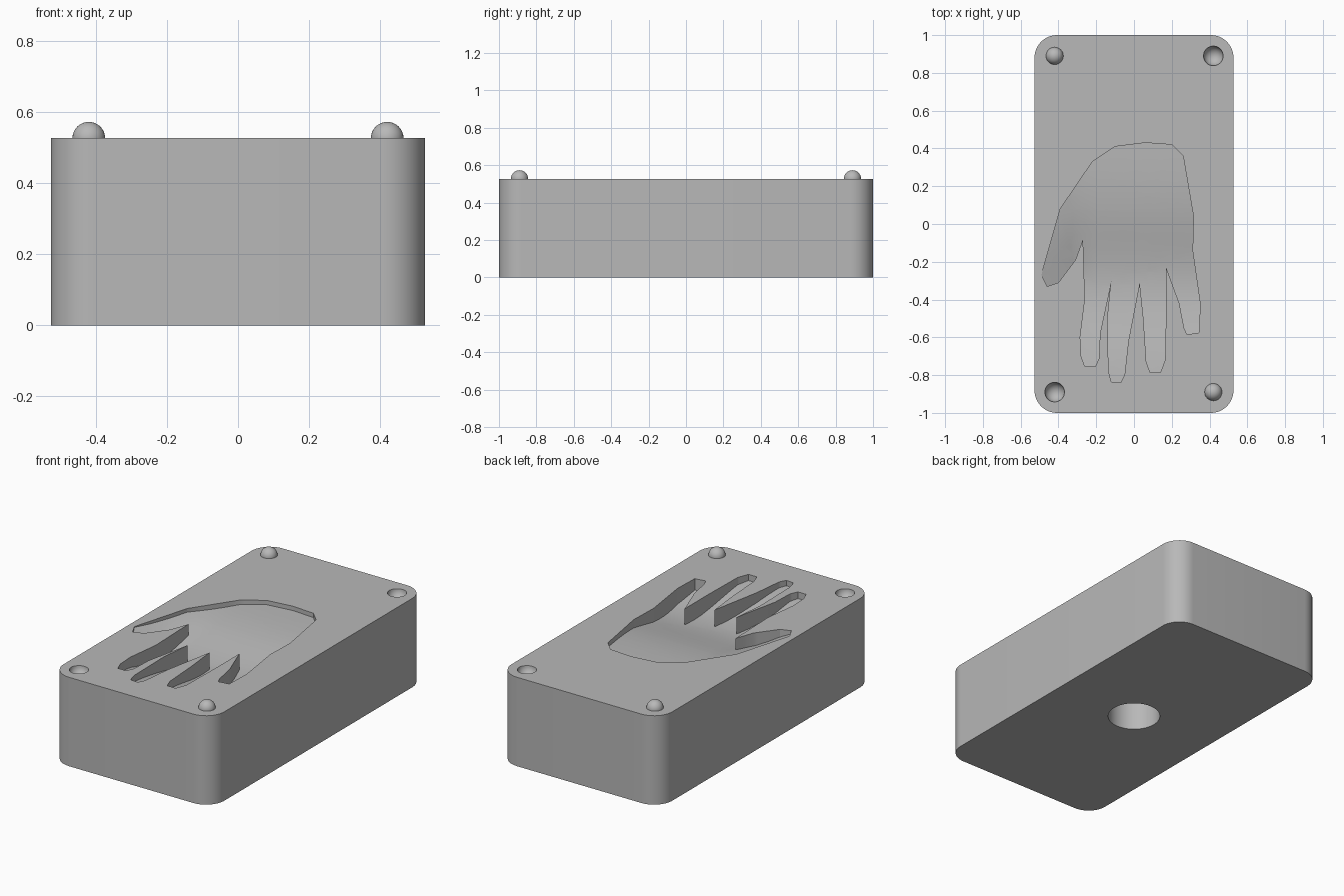
import bpy, bmesh, math
from mathutils import Vector, Matrix

if "Cube" in bpy.data.objects:
    bpy.data.objects.remove(bpy.data.objects["Cube"])

HALF_X, HALF_Y, TOP = 0.527, 1.0, 0.527
PEG_X, PEG_Y = 0.42, 0.89

grey = bpy.data.materials.new("mid_grey")
grey.use_nodes = True
grey.diffuse_color = (0.48, 0.48, 0.48, 1)
grey.node_tree.nodes["Principled BSDF"].inputs["Base Color"].default_value = grey.diffuse_color


def make_object(name, bm):
    bmesh.ops.recalc_face_normals(bm, faces=bm.faces)
    mesh = bpy.data.meshes.new(name)
    bm.to_mesh(mesh)
    bm.free()
    mesh.materials.append(grey)
    obj = bpy.data.objects.new(name, mesh)
    bpy.context.collection.objects.link(obj)
    return obj


def ball(name, x, y, radius):
    bm = bmesh.new()
    bmesh.ops.create_uvsphere(bm, u_segments=32, v_segments=16, radius=radius,
                              matrix=Matrix.Translation((x, y, TOP)))
    return make_object(name, bm)


def smooth(obj, angle):
    bpy.ops.object.select_all(action='DESELECT')
    obj.select_set(True)
    bpy.context.view_layer.objects.active = obj
    bpy.ops.object.shade_smooth_by_angle(angle=math.radians(angle))


def carve(obj, cutter):
    cutter.hide_render = True
    bpy.context.view_layer.objects.active = obj
    mod = obj.modifiers.new("carve", 'BOOLEAN')
    mod.operation, mod.solver, mod.object = 'DIFFERENCE', 'EXACT', cutter
    bpy.ops.object.modifier_apply(modifier=mod.name)
    bpy.data.objects.remove(cutter)


# Block with rounded upright corners
bm = bmesh.new()
bmesh.ops.create_cube(bm, size=1)
for v in bm.verts:
    v.co = Vector((v.co.x * 2 * HALF_X, v.co.y * 2 * HALF_Y, (v.co.z + 0.5) * TOP))
upright = [e for e in bm.edges if abs(e.verts[0].co.z - e.verts[1].co.z) > 0.1]
bmesh.ops.bevel(bm, geom=upright, offset=0.12, segments=12, profile=0.5, affect='EDGES')
block = make_object("mould_block", bm)

# Hand outline: thumb, four fingers, then the wrist
thumb = [(-.39, .08), (-.49, -.27), (-.46, -.33), (-.4, -.31), (-.31, -.19), (-.27, -.08)]
index = [(-.26, -.4), (-.285, -.6), (-.28, -.7), (-.26, -.755), (-.205, -.755),
         (-.185, -.71), (-.18, -.58), (-.12, -.3)]
middle = [(-.14, -.5), (-.135, -.78), (-.12, -.835), (-.07, -.84), (-.05, -.8),
          (-.03, -.62), (.03, -.31)]
ring = [(.05, -.5), (.065, -.73), (.085, -.785), (.14, -.785), (.165, -.72),
        (.17, -.45), (.17, -.23)]
little = [(.24, -.42), (.265, -.55), (.28, -.585), (.345, -.575), (.35, -.42)]
wrist = [(.31, -.14), (.315, .04), (.26, .36), (.2, .42), (.06, .43), (-.1, .41), (-.22, .33)]


def hand_depth(x, y):
    # deepest at the knuckles, shallow at the wrist and thumb tip
    bowl = 0.025 + 0.075 * math.exp(-((y + 0.32) / 0.34) ** 2)
    fade = min(1, max(0.05, (x + 0.5) / 0.22))
    return bowl * fade


# Hand hollow: sliced outline, pushed down to a curved floor
bm = bmesh.new()
bm.faces.new([bm.verts.new((x, y, TOP + 0.05))
              for x, y in thumb + index + middle + ring + little + wrist])
bmesh.ops.triangulate(bm, faces=bm.faces[:])
for axis in (Vector((1, 0, 0)), Vector((0, 1, 0))):
    for i in range(-13, 8):
        bmesh.ops.bisect_plane(bm, geom=bm.verts[:] + bm.edges[:] + bm.faces[:], dist=1e-4,
                               plane_co=axis * (i * 0.067 + 0.011), plane_no=axis)
bmesh.ops.triangulate(bm, faces=bm.faces[:])
floor = bmesh.ops.extrude_face_region(bm, geom=bm.faces[:], use_keep_orig=True)["geom"]
for v in floor:
    if isinstance(v, bmesh.types.BMVert):
        v.co.z = TOP - hand_depth(v.co.x, v.co.y)
carve(block, make_object("hand_cutter", bm))

# Round hole in the underside
bm = bmesh.new()
bmesh.ops.create_cone(bm, cap_ends=True, segments=48, radius1=0.145, radius2=0.145, depth=0.52)
carve(block, make_object("hole_cutter", bm))

# Locating sockets and matching pegs on opposite corners
for side, place in ((-1, "front"), (1, "back")):
    carve(block, ball("socket_cutter", side * PEG_X, side * PEG_Y, 0.052))
    peg = ball(place + "_peg", -side * PEG_X, side * PEG_Y, 0.046)
    smooth(peg, 40)
smooth(block, 25)
